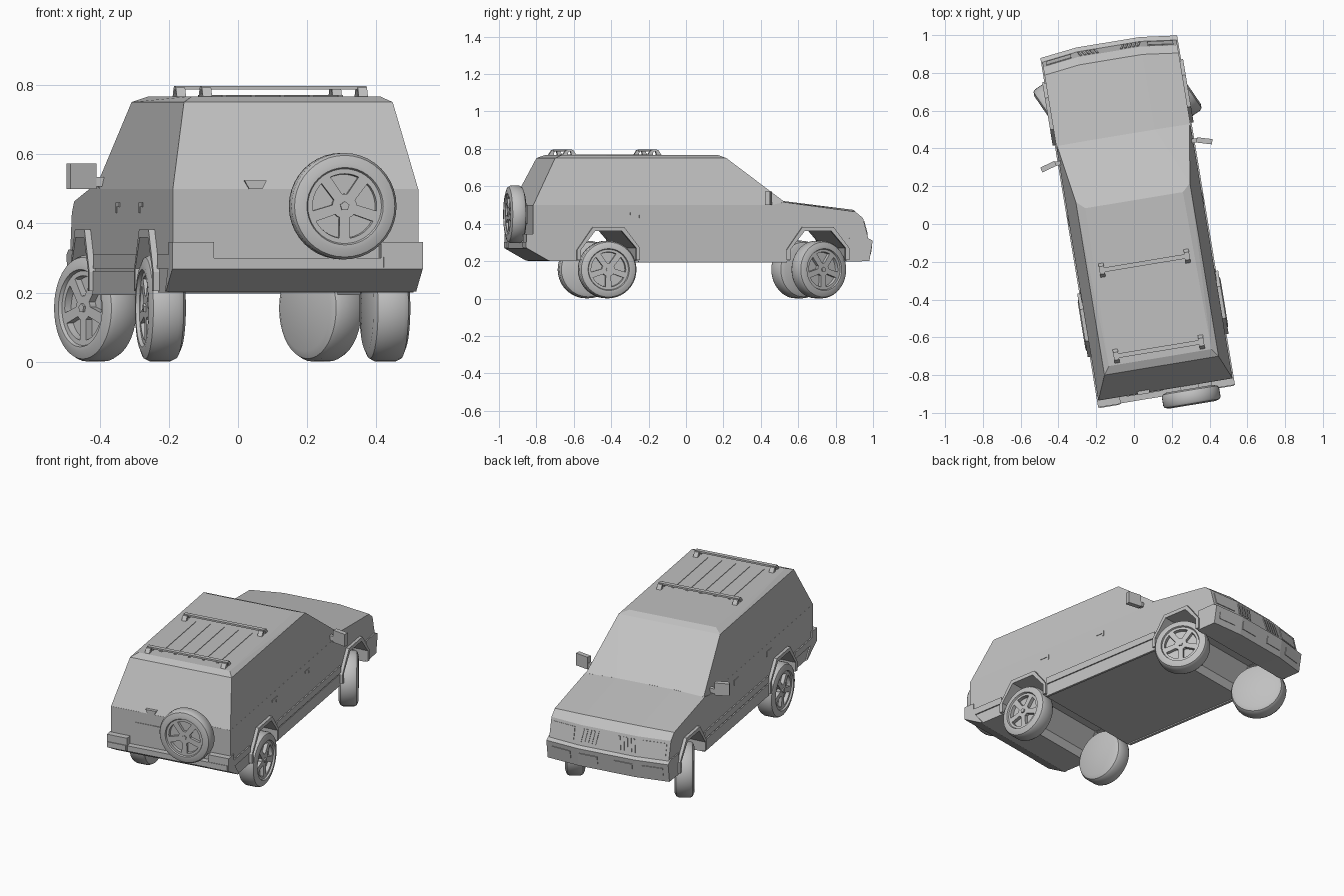
import bpy, bmesh, math
from mathutils import Matrix, Vector

cube = bpy.data.objects.get("Cube")
if cube:
    bpy.data.objects.remove(cube)

grey = bpy.data.materials.new("plain grey")
grey.use_nodes = True
grey.diffuse_color = (0.53, 0.53, 0.53, 1)
grey.node_tree.nodes["Principled BSDF"].inputs["Base Color"].default_value = grey.diffuse_color

# The whole car stands turned a little about z
CAR = Matrix.Translation((0.021, 0.003, 0)) @ Matrix.Rotation(math.radians(9.4), 4, 'Z')
HALF = 0.36


def finish(name, bm, local=Matrix(), smooth=False):
    bmesh.ops.recalc_face_normals(bm, faces=bm.faces)
    mesh = bpy.data.meshes.new(name)
    bm.to_mesh(mesh)
    bm.free()
    mesh.materials.append(grey)
    ob = bpy.data.objects.new(name, mesh)
    bpy.context.collection.objects.link(ob)
    ob.matrix_world = CAR @ local
    if smooth:
        bpy.ops.object.select_all(action='DESELECT')
        ob.select_set(True)
        bpy.context.view_layer.objects.active = ob
        bpy.ops.object.shade_smooth_by_angle(angle=math.radians(32))
    return ob


def bow(x):
    return 0.024 * max(0, min(1, (HALF - abs(x)) / 0.19))


def loft(bm, sections):
    """Join equal closed sections and cap both ends."""
    rows = [[bm.verts.new(p) for p in s] for s in sections]
    n = len(rows[0])
    for a, b in zip(rows, rows[1:]):
        for i in range(n):
            j = (i + 1) % n
            bm.faces.new((a[i], a[j], b[j], b[i]))
    bm.faces.new(rows[0])
    bm.faces.new(rows[-1])


def across(name, profile, half):
    """Sweep a side profile across the car, bowing the nose forward."""
    bm = bmesh.new()
    sections = []
    for x in (-half, -0.17, 0.17, half):
        b = bow(x)
        sections.append([(x, y + (b if y > 0.84 else 0),
                          z + (b * 0.4 if z > 0.46 and y > 0.4 else 0)) for y, z in profile])
    loft(bm, sections)
    return finish(name, bm)


def prism(bm, outline, x0, x1):
    loft(bm, [[(x, y, z) for y, z in outline] for x in (x0, x1)])


def box(name, lo, hi, turn=0):
    bm = bmesh.new()
    size = Vector(hi) - Vector(lo)
    bmesh.ops.create_cube(bm, size=1, matrix=Matrix.Diagonal((*size, 1)))
    mid = (Vector(lo) + Vector(hi)) / 2
    return finish(name, bm, Matrix.Translation(mid) @ Matrix.Rotation(math.radians(turn), 4, 'Z'))


def arch(y, z0, half_low, half_top, z1):
    return [(y - half_low, z0), (y - half_low, 0.26), (y - half_top, z1),
            (y + half_top, z1), (y + half_low, 0.27), (y + half_low, z0)]


REAR, FRONT = -0.485, 0.65

# Lower body with wheel tunnels in its outline
body = [(-0.891, 0.5), (-0.891, 0.29), (-0.8, 0.2)]
body += arch(REAR, 0.2, 0.152, 0.075, 0.362)
body += arch(FRONT, 0.2, 0.152, 0.075, 0.362)
body += [(0.925, 0.21), (0.925, 0.32), (0.897, 0.43), (0.855, 0.464), (0.47, 0.515), (0.4, 0.5)]
across("lower_body", body, HALF)

# Cabin with chamfered roof edge
bm = bmesh.new()
for s in (-1, 1):
    for p in ((0.36, -0.891, 0.498), (0.36, 0.4, 0.498), (0.355, 0.474, 0.515), (0.17, 0.476, 0.524),
              (0.306, -0.763, 0.751), (0.306, 0.165, 0.751),
              (0.275, -0.72, 0.768), (0.262, 0.125, 0.768)):
        bm.verts.new((s * p[0], p[1], p[2]))
bmesh.ops.convex_hull(bm, input=bm.verts[:])
bmesh.ops.dissolve_limit(bm, angle_limit=0.02, verts=bm.verts[:], edges=bm.edges[:])
finish("cabin", bm)

# Bumpers
across("front_bumper", [(0.81, 0.198), (0.93, 0.2), (0.948, 0.31), (0.915, 0.325), (0.81, 0.322)], 0.367)
across("rear_bumper", [(-0.925, 0.3), (-0.925, 0.268), (-0.81, 0.203), (-0.795, 0.203), (-0.87, 0.3)], 0.367)


def panel(name, x0, x1, low, high, t0, t1, lean=0, thick=0.004):
    """Thin plate on the bowed nose between two profile points."""
    bm = bmesh.new()
    low, high = Vector(low), Vector(high)
    ring = []
    for x, t in ((x0, t0), (x1, t0), (x1 + lean, t1), (x0 + lean, t1)):
        p = low.lerp(high, t)
        ring.append(Vector((x, p.x + bow(x), p.y)))
    n = (ring[1] - ring[0]).cross(ring[3] - ring[0]).normalized()
    n = n if n.y > 0 else -n
    loft(bm, [[p - n * 0.004 for p in ring], [p + n * thick for p in ring]])
    return finish(name, bm)


# Details repeated on both sides
for s, side in ((1, "left"), (-1, "right")):
    face = ((0.925, 0.32), (0.897, 0.43))
    panel(side + "_headlight", s * 0.205, s * 0.34, *face, 0.2, 0.85)
    for i in range(5):
        x = s * (0.07 + i * 0.022)
        panel(f"{side}_grille_slat_{i}", x, x + s * 0.011, *face, 0.18, 0.85, -s * 0.012)
    lip = ((0.93, 0.2), (0.948, 0.31))
    panel(side + "_front_indicator", s * 0.215, s * 0.335, *lip, 0.35, 0.75)
    panel(side + "_fog_lamp", s * 0.05, s * 0.16, *lip, 0.35, 0.75)

    # Rear bumper corners and lamps
    a, b = sorted((s * 0.245, s * 0.367))
    box(side + "_bumper_corner", (a, -0.927, 0.268), (b, -0.86, 0.346))
    box(side + "_rear_lamp", (a + 0.007, -0.931, 0.273), (b - 0.007, -0.92, 0.303))

    # Side trim and wheel arch flares
    a, b = sorted((s * 0.35, s * 0.367))
    for i, (y0, y1) in enumerate(((-0.89, -0.652), (-0.32, 0.484), (0.815, 0.93))):
        box(f"{side}_side_trim_{i}", (a, y0, 0.27), (b, y1, 0.31))
    box(side + "_sill", (a, -0.32, 0.193), (b - s * 0.003 if s > 0 else b, 0.485, 0.262))
    for y, end in ((REAR, "rear"), (FRONT, "front")):
        bm = bmesh.new()
        outer = arch(y, 0.205, 0.17, 0.085, 0.382)
        inner = arch(y, 0.205, 0.15, 0.073, 0.36)
        prism(bm, outer + inner[::-1], s * 0.34, s * 0.378)
        finish(f"{side}_{end}_arch_flare", bm)

    # Mirror, stem and door handles
    a, b = sorted((s * 0.377, s * 0.46))
    box(side + "_mirror", (a, 0.36, 0.5), (b, 0.388, 0.573), -s * 16)
    a, b = sorted((s * 0.335, s * 0.385))
    box(side + "_mirror_stem", (a, 0.372, 0.507), (b, 0.395, 0.535))
    a, b = sorted((s * 0.355, s * 0.363))
    for i, y in enumerate((0.08, -0.33)):
        box(f"{side}_door_handle_{i}", (a, y - 0.035, 0.447), (b, y + 0.025, 0.46))
        box(f"{side}_handle_end_{i}", (a, y + 0.014, 0.43), (b, y + 0.025, 0.447))

# Tailgate plate and handle
box("number_plate", (-0.21, -0.895, 0.35), (-0.015, -0.885, 0.435))
bm = bmesh.new()
loft(bm, [[(x, y, z) for x, z in ((-0.15, 0.525), (-0.085, 0.525), (-0.098, 0.5), (-0.137, 0.5))]
          for y in (-0.87, -0.896)])
finish("tailgate_handle", bm)

# Roof rack bars, feet and ribs
for y, end in ((-0.213, "front"), (-0.674, "rear")):
    box(end + "_rack_bar", (-0.242, y - 0.012, 0.787), (0.242, y + 0.012, 0.797))
    for s in (-1, 1):
        bm = bmesh.new()
        for dy in (-0.025, 0.025):
            foot = [(y + dy - 0.014, 0.765), (y + dy + 0.014, 0.765),
                    (y + dy * 0.5 + 0.008, 0.793), (y + dy * 0.5 - 0.008, 0.793)]
            prism(bm, foot, s * 0.215, s * 0.242)
        finish(f"{end}_rack_foot", bm)
for i in range(5):
    x = (i - 2) * 0.085
    box(f"roof_rib_{i}", (x - 0.007, -0.66, 0.765), (x + 0.007, -0.23, 0.771))


def wheel(name, local):
    """Tyre turned about x, with a five spoke rim on the +x side."""
    bm = bmesh.new()
    profile = [(-0.055, 0), (-0.055, 0.125), (-0.045, 0.146), (-0.03, 0.154), (0.03, 0.154),
               (0.044, 0.147), (0.053, 0.125), (0.053, 0.112), (0.043, 0.108),
               (0.043, 0.094), (0.022, 0.092), (0.022, 0)]
    verts = [bm.verts.new((x, 0, r)) for x, r in profile]
    edges = [bm.edges.new(pair) for pair in zip(verts, verts[1:])]
    bmesh.ops.spin(bm, geom=verts + edges, cent=(0, 0, 0), axis=(1, 0, 0),
                   angle=math.tau, steps=40, use_merge=True)
    bmesh.ops.remove_doubles(bm, verts=bm.verts[:], dist=0.0002)
    finish(name + "_tyre", bm, local, True)

    bm = bmesh.new()
    for k in range(5):
        turn = Matrix.Rotation(k * math.tau / 5 + math.pi, 3, 'X')
        ring = [(-0.014, 0.02), (0.014, 0.02), (0.016, 0.096), (-0.016, 0.096)]
        loft(bm, [[turn @ Vector((x, y, z)) for y, z in ring] for x in (0.02, 0.043)])
    for sides, r, x in ((20, 0.036, 0.043), (5, 0.014, 0.05)):
        ring = [(r * math.sin(i * math.tau / sides), r * math.cos(i * math.tau / sides))
                for i in range(sides)]
        prism(bm, ring, 0.02, x)
    finish(name + "_spokes", bm, local)


# Road wheels, the front pair steered, and the spare
for s, side in ((1, "left"), (-1, "right")):
    for y, end, steer in ((REAR, "rear", 0), (FRONT + 0.012, "front", 25)):
        spin = math.radians(steer + (0 if s > 0 else 180))
        wheel(f"{side}_{end}_wheel",
              Matrix.Translation((s * 0.33, y, 0.155)) @ Matrix.Rotation(spin, 4, 'Z'))
wheel("spare_wheel", Matrix.Translation((0.128, -0.952, 0.45))
      @ Matrix.Rotation(-math.pi / 2, 4, 'Z') @ Matrix.Diagonal((0.8, 1, 1, 1)))
box("spare_mount", (0.08, -0.93, 0.4), (0.176, -0.88, 0.5))
